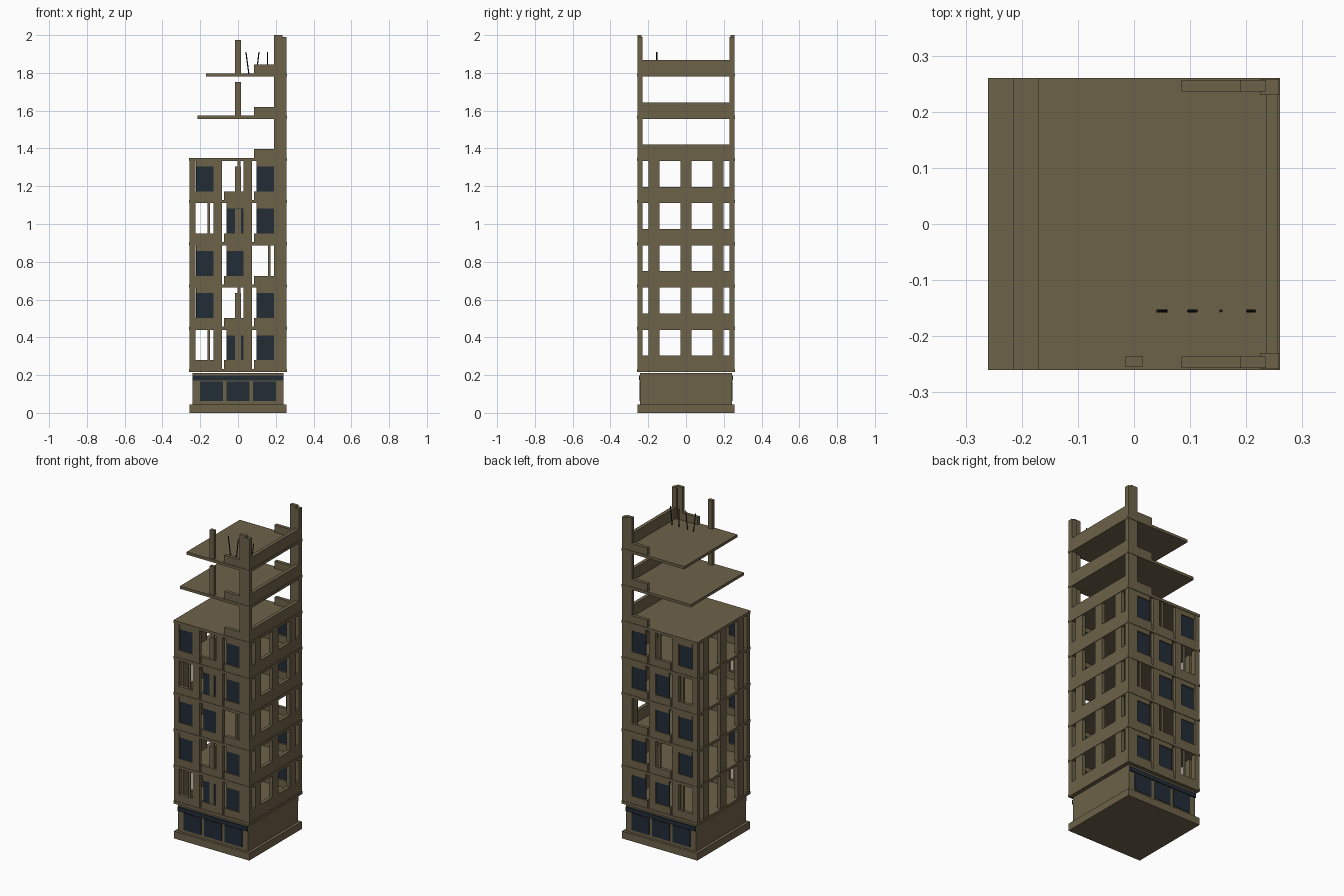
import bpy, math
from mathutils import Vector

if "Cube" in bpy.data.objects:
    bpy.data.objects.remove(bpy.data.objects["Cube"])


def mat(name, c):
    m = bpy.data.materials.new(name)
    m.diffuse_color = (*c, 1)
    m.use_nodes = True
    m.node_tree.nodes["Principled BSDF"].inputs["Base Color"].default_value = m.diffuse_color
    return m


CONC = mat("brown concrete", (0.155, 0.122, 0.068))
GLASS = mat("dark blue glass", (0.016, 0.025, 0.037))
STEEL = mat("black steel", (0.006, 0.007, 0.008))


def box(name, x0, x1, y0, y1, z0, z1, m=CONC):
    v = [(x, y, z) for z in (z0, z1) for x, y in ((x0, y0), (x1, y0), (x1, y1), (x0, y1))]
    f = [(3, 2, 1, 0), (4, 5, 6, 7)] + [(i, (i + 1) % 4, (i + 1) % 4 + 4, i + 4) for i in range(4)]
    me = bpy.data.meshes.new(name)
    me.from_pydata(v, [], f)
    me.materials.append(m)
    ob = bpy.data.objects.new(name, me)
    bpy.context.collection.objects.link(ob)
    return ob


def both(name, x0, x1, ya, yb, z0, z1, m=CONC):
    """Same box on the front and the back side."""
    box("front_" + name, x0, x1, -yb, -ya, z0, z1, m)
    box("back_" + name, x0, x1, ya, yb, z0, z1, m)


def rod(name, a, b, r, m):
    a, b = Vector(a), Vector(b)
    d = b - a
    bpy.ops.mesh.primitive_cylinder_add(vertices=6, radius=r, depth=d.length, location=(a + b) / 2)
    ob = bpy.context.object
    ob.name = name
    ob.rotation_euler = d.to_track_quat('Z', 'Y').to_euler()
    ob.data.materials.append(m)


# plinth and ground floor with shop windows and a dark band
box("plinth", -0.258, 0.258, -0.258, 0.258, 0, 0.045)
box("ground_floor", -0.24, 0.24, -0.243, 0.243, 0.045, 0.212)
for x in (-0.14, 0, 0.14):
    both("shop_window", x - 0.06, x + 0.06, 0.241, 0.246, 0.062, 0.167, GLASS)
both("shop_band", -0.24, 0.24, 0.241, 0.25, 0.172, 0.198, GLASS)

BASE, PITCH, THICK = 0.212, 0.2235, 0.017
BAYS = (-0.235, -0.075, 0.085)
OPEN_BAY = (0, 1, 2, 0, 1)          # glassless bay on each full storey
LEFT_EDGE = {6: -0.215, 7: -0.17}   # broken-off upper slabs

for i in range(8):
    zs = BASE + 0.004 + i * PITCH
    z0 = zs + THICK
    z1 = zs + PITCH if i < 7 else 2.0
    box("floor_slab", LEFT_EDGE.get(i, -0.26), 0.26, -0.26, 0.26, zs, z0)
    full = i < 5

    # corner posts
    for x0, x1 in ((-0.258, -0.225), (0.225, 0.258)):
        if full or x0 > 0:
            both("corner_post", x0, x1, 0.23, 0.258, z0, z1 - (0.01 if i == 7 else 0))

    # front and back facade bays: sill, pier, then glass or open mullion
    for b, a in enumerate(BAYS):
        if not full and b < 2:
            continue
        sill = z0 + 0.046
        both("sill", a, a + 0.105, 0.236, 0.257, z0, sill)
        both("pier", a + 0.105, a + 0.15, 0.236, 0.257, z0, z1)
        if not full:
            continue
        if b == OPEN_BAY[i]:
            xm = a + 0.08
            both("mullion", xm - 0.007, xm + 0.007, 0.242, 0.254, sill, z1)
        else:
            both("window_header", a + 0.013, a + 0.105, 0.236, 0.257, z0 + 0.178, z1)
            both("window_glass", a + 0.013, a + 0.105, 0.246, 0.251, sill, z0 + 0.178, GLASS)

    # free-standing middle column at the front
    if i in (0, 1, 3, 4, 6, 7):
        box("middle_column", -0.015, 0.015, -0.255, -0.235, z0, z0 + 0.177)

    # right wall sill, and side wall piers on the full storeys
    box("right_sill", 0.235, 0.257, -0.23, 0.23, z0, z0 + 0.07)
    if full:
        for y0, y1 in ((-0.198, -0.14), (-0.03, 0.03), (0.14, 0.198)):
            box("right_pier", 0.235, 0.257, y0, y1, z0 + 0.07, z1)
            box("left_pier", -0.257, -0.235, y0, y1, z0, z1)

# bent reinforcing bars on the top slab
for xb, xt in ((0.058, 0.042), (0.097, 0.111), (0.155, 0.155), (0.202, 0.215)):
    rod("rebar", (xb, -0.155, 1.79), (xt, -0.155, 1.91), 0.003, STEEL)
